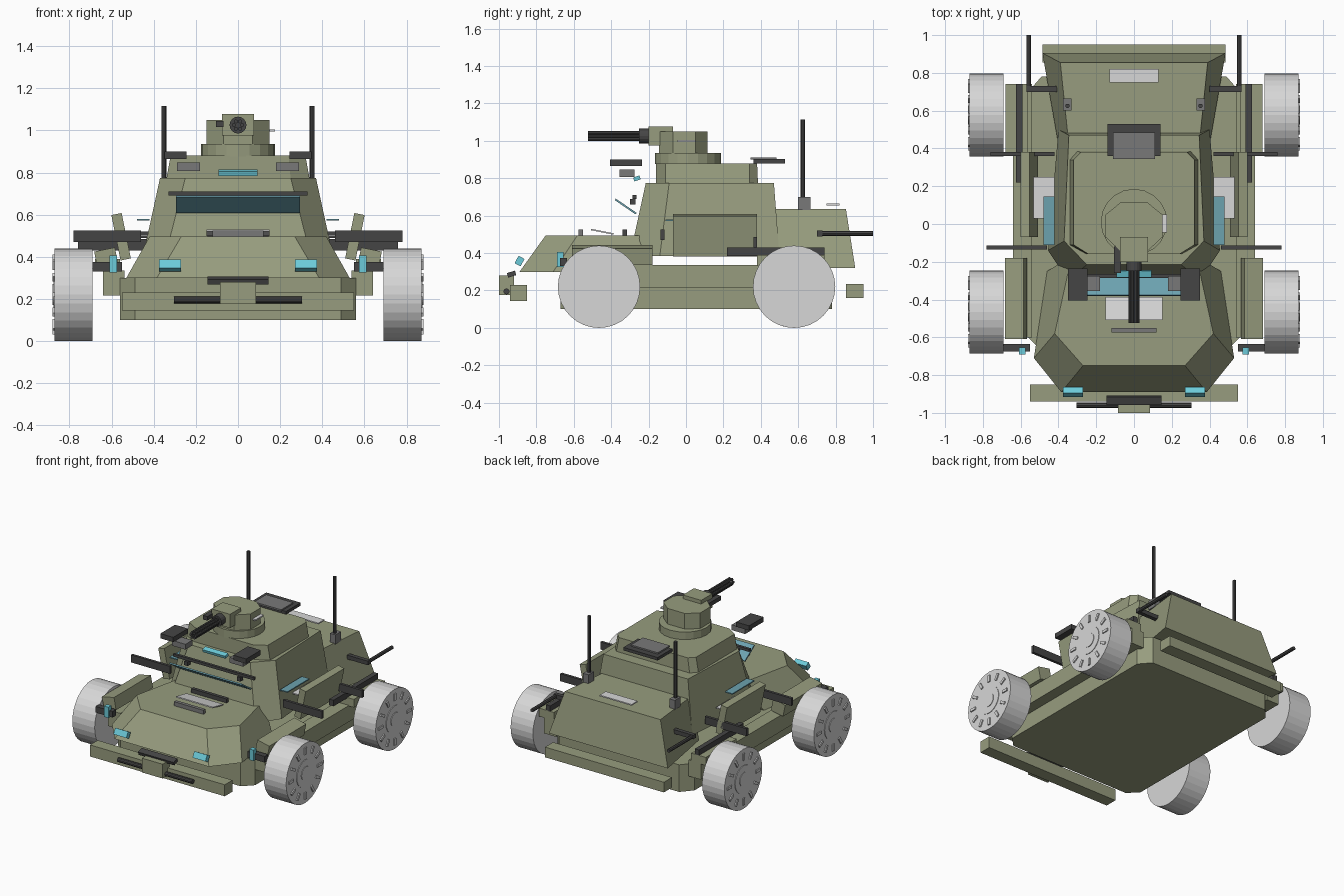
import bpy, bmesh, math
from mathutils import Matrix, Vector

if "Cube" in bpy.data.objects:
    bpy.data.objects.remove(bpy.data.objects["Cube"])


def material(name, r, g, b):
    m = bpy.data.materials.new(name)
    m.use_nodes = True
    m.diffuse_color = (r, g, b, 1)
    m.node_tree.nodes["Principled BSDF"].inputs["Base Color"].default_value = (r, g, b, 1)
    return m


olive = material("olive paint", .31, .335, .21)
dark = material("dark metal", .06, .06, .06)
grey = material("mid grey", .19, .19, .19)
pale = material("pale grey", .68, .68, .68)
lamp = material("lamp cyan", .15, .6, .7)
glass = material("glass blue", .15, .36, .43)


def finish(name, bm, mat, mirror=False):
    bmesh.ops.recalc_face_normals(bm, faces=bm.faces)
    mesh = bpy.data.meshes.new(name)
    bm.to_mesh(mesh)
    bm.free()
    mesh.materials.append(mat)
    ob = bpy.data.objects.new(name, mesh)
    bpy.context.collection.objects.link(ob)
    if mirror:
        ob.modifiers.new("both sides", "MIRROR").use_mirror_merge = False
    return ob


def add_box(bm, xs, ys, zs, turn=None):
    """Box between two limits on each axis, turned about its own centre."""
    lo, hi = Vector((xs[0], ys[0], zs[0])), Vector((xs[1], ys[1], zs[1]))
    place = Matrix.Translation((lo + hi) / 2) @ (turn or Matrix()) @ Matrix.Diagonal((*(hi - lo), 1))
    bmesh.ops.create_cube(bm, size=1, matrix=place)


def box(name, mat, xs, ys, zs, mirror=False, tilt=0, axis="X"):
    bm = bmesh.new()
    add_box(bm, xs, ys, zs, Matrix.Rotation(tilt, 4, axis))
    return finish(name, bm, mat, mirror)


def pair(name, mat, xs, ys, zs, tilt=0, axis="X"):
    return box(name, mat, xs, ys, zs, True, tilt, axis)


def loft(name, mat, z0, lower, z1, upper):
    """Solid between two outlines; each lists its right half from front to back."""
    bm = bmesh.new()
    rings = []
    for z, half in ((z0, lower), (z1, upper)):
        outline = half + [(-x, y) for x, y in reversed(half)]
        rings.append([bm.verts.new((x, y, z)) for x, y in outline])
    a, b = rings
    bm.faces.new(a)
    bm.faces.new(b)
    for i in range(len(a)):
        j = (i + 1) % len(a)
        bm.faces.new((a[i], a[j], b[j], b[i]))
    return finish(name, bm, mat)


def add_rod(bm, start, end, radius, sides):
    start, end = Vector(start), Vector(end)
    d = end - start
    place = Matrix.Translation((start + end) / 2) @ d.to_track_quat("Z", "Y").to_matrix().to_4x4()
    bmesh.ops.create_cone(bm, cap_ends=True, segments=sides, radius1=radius, radius2=radius,
                          depth=d.length, matrix=place)


def rod(name, mat, start, end, radius, sides=12, mirror=False):
    bm = bmesh.new()
    add_rod(bm, start, end, radius, sides)
    return finish(name, bm, mat, mirror)


# Chassis, skirts and fenders
belly = [(.49, -.67), (.56, -.6), (.56, .7), (.49, .78)]
loft("chassis", olive, .1, belly, .3, belly)
pair("side_skirt", olive, (.54, .64), (-.6, .74), (.215, .335))
pair("front_fender", olive, (.575, .675), (-.61, -.18), (.345, .435), .2, "Y")
pair("rear_fender", olive, (.56, .68), (.38, .74), (.33, .39))
pair("fender_rail", dark, (.59, .625), (.22, .74), (.385, .43))

# Hull
loft("hood", olive, .3, [(.385, -.89), (.53, -.71), (.46, -.25)],
     .495, [(.27, -.75), (.42, -.58), (.33, -.17)])
loft("cab", olive, .385, [(.35, -.3), (.455, -.14), (.4, .5)],
     .775, [(.25, -.215), (.37, -.09), (.345, .47)])
loft("rear_hull", olive, .32, [(.4, .42), (.485, .905)], .635, [(.345, .42), (.39, .855)])
loft("roof_deck", olive, .77, [(.25, -.16), (.34, -.11), (.34, .34), (.3, .385)],
     .88, [(.24, -.16), (.32, -.11), (.32, .34), (.28, .38)])

# Bumpers, winch and nose fittings
box("front_bumper", olive, (-.55, .55), (-.94, -.85), (.145, .23))
box("rear_bumper", olive, (-.485, .485), (.855, .95), (.16, .235))
box("winch_housing", olive, (-.085, .085), (-1, -.92), (.175, .28))
box("winch_guard", dark, (-.145, .145), (-.955, -.91), (.275, .3), tilt=.3)
rod("winch_roller", dark, (-.305, -.96, .195), (.305, -.96, .195), .016, 10)
pair("headlight", lamp, (.27, .375), (-.908, -.872), (.335, .38), -.5)
pair("corner_lamp_arm", dark, (.55, .69), (-.675, -.635), (.33, .375))
pair("corner_lamp", lamp, (.575, .61), (-.69, -.655), (.325, .405))

# Hood plates
box("hood_panel", pale, (-.15, .15), (-.51, -.385), (.51, .518), tilt=-.2)
box("hood_vent", grey, (-.12, .12), (-.575, -.55), (.495, .525))
box("cowl_bar", dark, (-.145, .145), (-.34, -.315), (.495, .525))

# Windscreen
box("windscreen", glass, (-.295, .295), (-.39, -.255), (.644, .654), tilt=-.6)
box("windscreen_bar", dark, (-.33, .33), (-.285, -.265), (.69, .71))
pair("wiper_mount", dark, (.2, .23), (-.3, -.27), (.66, .69))
box("brow_lamp", lamp, (-.093, .093), (-.28, -.245), (.788, .81), tilt=.3)

# Flank details
pair("door_panel", olive, (.53, .58), (-.07, .38), (.385, .605), .2, "Y")
pair("side_window", glass, (.42, .48), (-.11, .145), (.572, .58))
pair("side_step", pale, (.42, .54), (.03, .25), (.495, .503))
pair("front_side_bar", dark, (.46, .78), (-.135, -.115), (.47, .525))
pair("rear_side_bar", dark, (.42, .76), (.36, .38), (.43, .485))
rod("exhaust_pipe", dark, (.557, .7, .505), (.557, 1, .505), .013, 8, True)
pair("exhaust_bracket", dark, (.4, .57), (.7, .73), (.49, .52))

# Roof equipment
pair("sensor_box", dark, (.245, .35), (-.405, -.235), (.865, .9))
pair("spotlight", grey, (.18, .29), (-.355, -.275), (.808, .847))
box("hatch", dark, (-.14, .14), (.36, .53), (.88, .902))
box("hatch_screen", grey, (-.11, .11), (.345, .485), (.9, .912))
box("rear_deck_plate", pale, (-.13, .13), (.75, .82), (.655, .664))
pair("antenna_base", grey, (.33, .375), (.6, .665), (.63, .7))
rod("antenna", dark, (.352, .625, .7), (.352, .625, 1.115), .012, 8, True)

# Turret
rod("turret_ring", olive, (0, .01, .875), (0, .01, .935), .176, 20)
ring = [(.07, -.145), (.15, -.07), (.15, .05), (.07, .115)]
loft("turret", olive, .93, ring, 1.05, ring)
box("gun_mantlet", olive, (-.075, .075), (-.2, -.07), (.975, 1.077))
box("gun_sight", dark, (-.105, -.068), (-.26, -.12), (1.015, 1.045))
box("turret_grip", pale, (.14, .175), (-.045, .05), (.995, 1.005))

# Rotary gun
bm = bmesh.new()
for i in range(6):
    a = math.tau * i / 6
    x, z = .02 * math.cos(a), 1.025 + .02 * math.sin(a)
    add_rod(bm, (x, -.525, z), (x, -.2, z), .0095, 8)
add_rod(bm, (0, -.25, 1.025), (0, -.19, 1.025), .04, 16)
finish("gun_barrels", bm, dark)

# Wheels with hub rings and a circle of slots
for label, y in (("front", -.465), ("rear", .578)):
    hub = Vector((0, y, .22))
    tyre = rod(label + "_wheels", pale, hub + Vector((.69, 0, 0)), hub + Vector((.872, 0, 0)),
               .22, 32, True)
    bm = bmesh.new()
    for radius, out in ((.1, .876), (.05, .88)):
        add_rod(bm, hub + Vector((.86, 0, 0)), hub + Vector((out, 0, 0)), radius, 24)
    for i in range(12):
        turn = Matrix.Rotation(math.tau * i / 12, 4, "X")
        c = hub + turn @ Vector((0, 0, .165))
        add_box(bm, (.865, .88), (c.y - .01, c.y + .01), (c.z - .025, c.z + .025), turn)
    finish(label + "_wheel_hubs", bm, pale, True)
